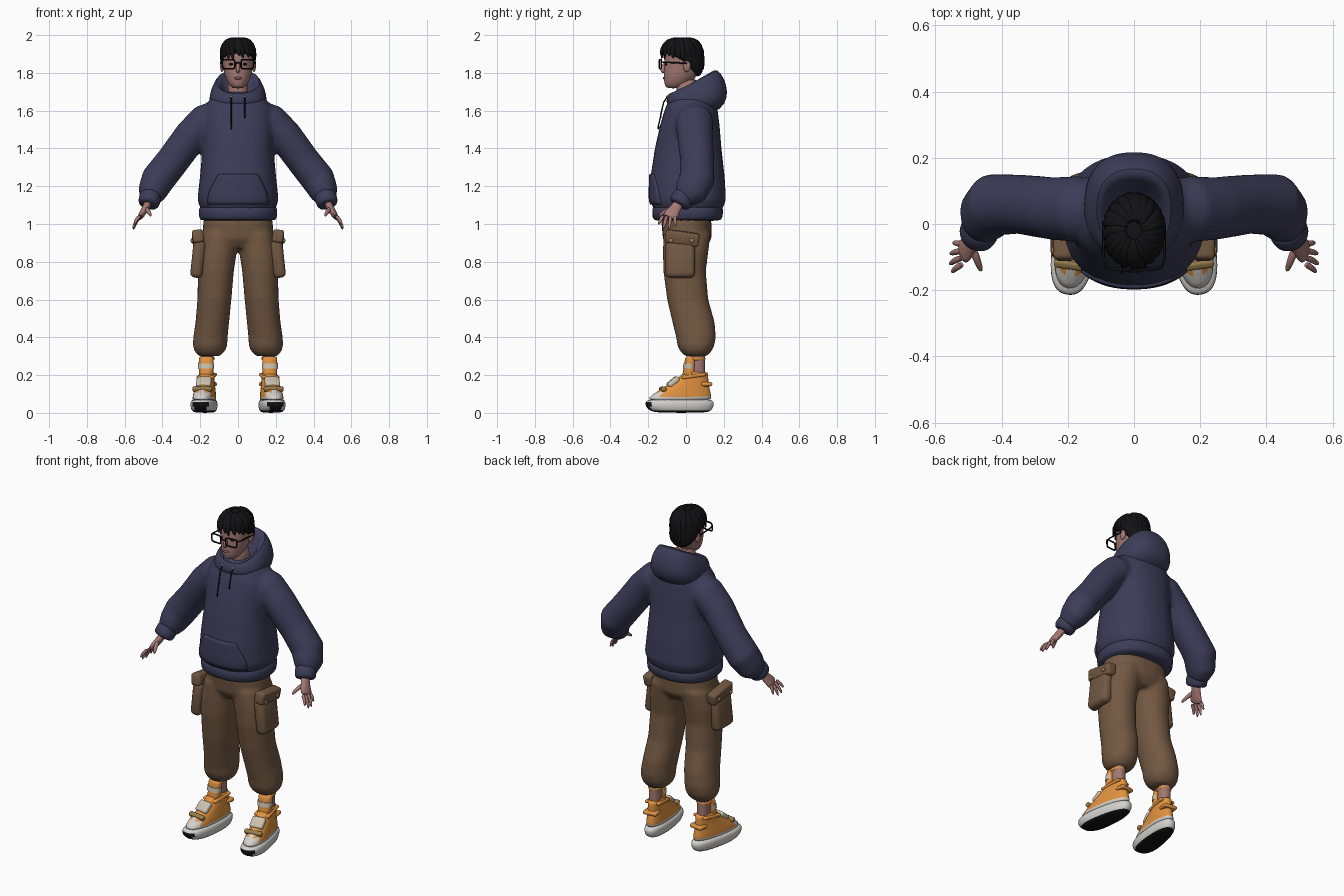
import bpy, bmesh, math, random
from math import sin, cos, pi, radians
from mathutils import Vector, Matrix

random.seed(4)
if "Cube" in bpy.data.objects:
    bpy.data.objects.remove(bpy.data.objects["Cube"])


def material(name, red, green, blue):
    mat = bpy.data.materials.new(name)
    mat.use_nodes = True
    colour = (red, green, blue, 1)
    mat.diffuse_color = colour
    mat.node_tree.nodes["Principled BSDF"].inputs["Base Color"].default_value = colour
    return mat


navy = material("navy fleece", 0.045, 0.047, 0.098)
brown = material("brown canvas", 0.17, 0.098, 0.055)
skin = material("skin", 0.37, 0.19, 0.17)
lip_tone = material("lip", 0.22, 0.09, 0.085)
black = material("black", 0.006, 0.006, 0.007)
orange = material("orange fabric", 0.76, 0.29, 0.05)
pale = material("pale rubber", 0.66, 0.64, 0.61)
cream = material("cream strap", 0.6, 0.54, 0.42)
gold = material("gold trim", 0.32, 0.21, 0.07)


def finish(bm, name, mats, mirror=False, subsurf=0, fuse=0, place=None, rule=None):
    """Turn a bmesh into a smooth shaded object with its modifiers."""
    mats = mats if isinstance(mats, list) else [mats]
    bmesh.ops.recalc_face_normals(bm, faces=bm.faces)
    if rule:
        for face in bm.faces:
            face.material_index = rule(face)
    if place:
        bm.transform(place)
    mesh = bpy.data.meshes.new(name)
    bm.to_mesh(mesh)
    bm.free()
    for mat in mats:
        mesh.materials.append(mat)
    mesh.shade_smooth()
    if not fuse:
        mesh.set_sharp_from_angle(angle=radians(50))
    obj = bpy.data.objects.new(name, mesh)
    bpy.context.collection.objects.link(obj)
    if fuse:
        mod = obj.modifiers.new("Fuse", 'REMESH')
        mod.mode, mod.voxel_size, mod.use_smooth_shade = 'VOXEL', fuse, True
        mod = obj.modifiers.new("Relax", 'SMOOTH')
        mod.factor, mod.iterations = 0.5, 6
    if subsurf:
        obj.modifiers.new("Subdivide", 'SUBSURF').levels = subsurf
        obj.modifiers["Subdivide"].render_levels = subsurf
    if mirror:
        obj.modifiers.new("Mirror", 'MIRROR').use_mirror_merge = False
    return obj


def ring(yf, zf, yb, zb, rx, cx=0, power=2.3, taper=0, n=32):
    """Rounded ring from a front point to a back point, rx wide each way."""
    points = []
    for i in range(n):
        c, s = cos(2 * pi * i / n), sin(2 * pi * i / n)
        c = math.copysign(abs(c) ** (2 / power), c)
        t = (math.copysign(abs(s) ** (2 / power), s) + 1) / 2
        points.append(Vector((cx + rx * c * (1 - taper * t), yf + (yb - yf) * t, zf + (zb - zf) * t)))
    return points


def level(z, yf, yb, rx, cx=0, **options):
    return ring(yf, z, yb, z, rx, cx, **options)


def loft(bm, rings):
    loops = [[bm.verts.new(p) for p in r] for r in rings]
    for low, high in zip(loops, loops[1:]):
        for i in range(len(low)):
            j = (i + 1) % len(low)
            bm.faces.new((low[i], low[j], high[j], high[i]))
    bm.faces.new(loops[0])
    bm.faces.new(loops[-1])
    return bm


def tube(bm, path, axis=(0, 1, 0), side=1, n=16):
    """Path points are x, y, z, thickness and optional width along the axis."""
    centres = [Vector((p[0] * side, p[1], p[2])) for p in path]
    rings = []
    for i, p in enumerate(path):
        along = (centres[min(i + 1, len(path) - 1)] - centres[max(i - 1, 0)]).normalized()
        u = Vector(axis)
        u = (u - along * u.dot(along)).normalized()
        v = along.cross(u)
        rings.append([centres[i] + v * p[3] * cos(2 * pi * k / n) + u * p[-1] * sin(2 * pi * k / n)
                      for k in range(n)])
    return loft(bm, rings)


def ball(name, centre, radii, mat, mirror=False, place=None):
    bm = bmesh.new()
    bmesh.ops.create_uvsphere(bm, u_segments=20, v_segments=12, radius=1,
                              matrix=Matrix.LocRotScale(Vector(centre), None, Vector(radii)))
    return finish(bm, name, mat, mirror, place=place)


def block(name, centre, size, mat, turn=(0, 0, 0), bevel=0.01, place=None):
    bm = bmesh.new()
    spin = Matrix.Rotation(radians(turn[0]), 3, 'X') @ Matrix.Rotation(radians(turn[1]), 3, 'Y')
    bmesh.ops.create_cube(bm, size=1, matrix=Matrix.LocRotScale(Vector(centre), spin.to_quaternion(), Vector(size)))
    bmesh.ops.bevel(bm, geom=bm.edges[:], offset=bevel, segments=3, profile=0.5, affect='EDGES')
    return finish(bm, name, mat, True, place=place)


def wire(name, points, radius, mat, closed=False, mirror=False):
    curve = bpy.data.curves.new(name, 'CURVE')
    curve.dimensions, curve.bevel_depth, curve.bevel_resolution = '3D', radius, 2
    curve.use_fill_caps = True
    spline = curve.splines.new('POLY')
    spline.points.add(len(points) - 1)
    for target, p in zip(spline.points, points):
        target.co = (*p, 1)
    spline.use_cyclic_u = closed
    curve.materials.append(mat)
    obj = bpy.data.objects.new(name, curve)
    bpy.context.collection.objects.link(obj)
    if mirror:
        obj.modifiers.new("Mirror", 'MIRROR').use_mirror_merge = False


# Hoodie body with both sleeves fused into one cloth
bm = loft(bmesh.new(), [level(*r) for r in (
    (1.08, -0.175, 0.195, 0.2), (1.13, -0.19, 0.212, 0.215), (1.25, -0.188, 0.205, 0.202),
    (1.4, -0.165, 0.188, 0.188), (1.52, -0.138, 0.178, 0.19), (1.6, -0.115, 0.168, 0.185),
    (1.66, -0.09, 0.15, 0.15), (1.7, -0.06, 0.12, 0.1))])
sleeve = ((0.1, 0.04, 1.58, 0.08), (0.17, 0.045, 1.545, 0.093, 0.1), (0.246, 0.047, 1.47, 0.09, 0.095),
          (0.347, 0.06, 1.333, 0.088, 0.09), (0.425, 0.058, 1.235, 0.09, 0.095),
          (0.452, 0.025, 1.175, 0.078, 0.09), (0.465, -0.015, 1.135, 0.056, 0.06))
for side in (1, -1):
    tube(bm, sleeve, side=side, n=24)
hoodie = finish(bm, "hoodie", navy, fuse=0.012)

# Ribbed hem and cuffs
hem = [level(*r) for r in ((1.015, -0.165, 0.182, 0.195), (1.025, -0.178, 0.193, 0.207),
                           (1.085, -0.182, 0.2, 0.21), (1.1, -0.172, 0.19, 0.2))]
finish(loft(bmesh.new(), hem), "hoodie_hem", navy, subsurf=1)
finish(tube(bmesh.new(), ((0.455, 0, 1.16, 0.05), (0.462, -0.012, 1.147, 0.061, 0.064),
                          (0.474, -0.034, 1.108, 0.059, 0.062), (0.477, -0.04, 1.098, 0.048))),
       "sleeve_cuffs", navy, True, 1)

# Lowered hood around the neck
hood = [ring(*r, power=2.4) for r in (
    (-0.1, 1.62, 0.15, 1.575, 0.13), (-0.105, 1.65, 0.212, 1.64, 0.154), (-0.1, 1.675, 0.222, 1.7, 0.15),
    (-0.092, 1.69, 0.205, 1.77, 0.135), (-0.078, 1.695, 0.165, 1.825, 0.112),
    (-0.066, 1.685, 0.135, 1.81, 0.092), (-0.045, 1.64, 0.09, 1.7, 0.065))]
finish(loft(bmesh.new(), hood), "hood", navy, subsurf=1)

# Front pouch wrapped onto the hoodie
bm = bmesh.new()
rows, columns = 10, 16
grid = []
for i in range(rows + 1):
    t = i / rows
    half = 0.155 - 0.055 * max(0, (t - 0.25) / 0.75) ** 1.3
    grid.append([bm.verts.new((half * (2 * j / columns - 1), -0.3, 1.105 + 0.16 * t)) for j in range(columns + 1)])
for low, high in zip(grid, grid[1:]):
    for j in range(columns):
        bm.faces.new((low[j], low[j + 1], high[j + 1], high[j]))
pouch = finish(bm, "hoodie_pouch", navy)
wrap = pouch.modifiers.new("Wrap", 'SHRINKWRAP')
wrap.target, wrap.wrap_method, wrap.use_project_y = hoodie, 'PROJECT', True
thick = pouch.modifiers.new("Thickness", 'SOLIDIFY')
thick.thickness, thick.offset = 0.018, 0

# Drawstrings with tips and eyelets
for side, end in ((-1, 1.52), (1, 1.58)):
    x = side * 0.036
    wire("drawstring", [(x, -0.1, 1.672), (x, -0.118, 1.645), (x, -0.15 + (end - 1.5) * 0.2, end)], 0.0035, black)
    ball("drawstring_tip", (x, -0.15 + (end - 1.5) * 0.2, end - 0.008), (0.005, 0.005, 0.012), black)
    ball("eyelet", (x, -0.1, 1.675), (0.006, 0.005, 0.006), cream)

# Trousers: hips and both legs fused
bm = loft(bmesh.new(), [level(*r) for r in (
    (0.87, -0.09, 0.1, 0.14), (0.92, -0.122, 0.135, 0.188), (1.0, -0.13, 0.135, 0.185), (1.06, -0.125, 0.13, 0.175))])
leg = ((0.95, -0.12, 0.13, 0.095, 0.095), (0.85, -0.122, 0.118, 0.103, 0.11), (0.75, -0.12, 0.105, 0.095, 0.117),
       (0.6, -0.1, 0.118, 0.09, 0.125), (0.48, -0.072, 0.152, 0.089, 0.136), (0.4, -0.052, 0.158, 0.091, 0.146),
       (0.355, -0.045, 0.15, 0.091, 0.148), (0.325, -0.03, 0.135, 0.08, 0.15), (0.3, -0.005, 0.11, 0.055, 0.152))
for side in (1, -1):
    loft(bm, [level(z, yf, yb, rx, cx * side, power=2.15) for z, yf, yb, rx, cx in leg])
finish(bm, "trousers", brown, fuse=0.011)

# Cargo pockets with flaps and studs
block("cargo_pocket", (0.212, -0.03, 0.815), (0.065, 0.155, 0.2), brown, (0, -6, 0), 0.025)
block("cargo_flap", (0.212, -0.02, 0.925), (0.06, 0.18, 0.07), brown, (-8, 8, 0), 0.014)
for y in (-0.08, 0.03):
    ball("pocket_stud", (0.244, y, 0.912), (0.007, 0.012, 0.012), gold, True)

# Neck, head and face
finish(loft(bmesh.new(), [level(1.62, -0.04, 0.08, 0.056), level(1.7, -0.048, 0.066, 0.054),
                          level(1.78, -0.06, 0.066, 0.056)]), "neck", skin, subsurf=1)
finish(loft(bmesh.new(), [level(*r, power=2.1) for r in (
    (1.718, -0.095, -0.04, 0.022), (1.728, -0.112, -0.005, 0.042), (1.765, -0.118, 0.045, 0.063),
    (1.8, -0.118, 0.07, 0.074), (1.85, -0.112, 0.083, 0.081), (1.9, -0.115, 0.088, 0.084),
    (1.95, -0.095, 0.075, 0.07), (1.975, -0.05, 0.03, 0.03))]), "head", skin, subsurf=1)
finish(tube(bmesh.new(), ((0, -0.108, 1.86, 0.006, 0.009), (0, -0.118, 1.83, 0.01, 0.012),
                          (0, -0.124, 1.812, 0.014, 0.016), (0, -0.115, 1.8, 0.008, 0.01)), n=12),
       "nose", skin, subsurf=1)
ball("lips", (0, -0.116, 1.772), (0.022, 0.007, 0.007), lip_tone)
ball("ear", (0.084, 0.005, 1.835), (0.011, 0.02, 0.03), skin, True)
ball("eye", (0.036, -0.106, 1.846), (0.012, 0.006, 0.006), black, True)

# Glasses
rim = [(0.05 + 0.034 * math.copysign(abs(cos(a)) ** 0.4, cos(a)),
        -0.142 + 0.012 * (cos(a) + 1) / 2,
        1.846 + 0.024 * math.copysign(abs(sin(a)) ** 0.4, sin(a)))
       for a in [2 * pi * (i + 0.5) / 24 for i in range(24)]]
wire("glasses_rim", rim, 0.0045, black, True, True)
wire("glasses_temple", [(0.084, -0.13, 1.858), (0.092, -0.1, 1.856), (0.092, 0.005, 1.85)], 0.004, black, False, True)
wire("glasses_bridge", [(-0.018, -0.142, 1.853), (0.018, -0.142, 1.853)], 0.004, black)

# Hair cap with overlapping locks
finish(loft(bmesh.new(), [ring(*r, power=2.1) for r in (
    (-0.02, 1.86, 0.058, 1.765, 0.06), (-0.03, 1.875, 0.09, 1.8, 0.083), (-0.115, 1.895, 0.096, 1.85, 0.092),
    (-0.13, 1.93, 0.092, 1.92, 0.093), (-0.105, 1.965, 0.072, 1.96, 0.074),
    (-0.06, 1.986, 0.03, 1.985, 0.035))]), "hair_cap", black, subsurf=1)
bm = bmesh.new()
for i in range(22):
    a = 2 * pi * i / 22 + random.uniform(-0.1, 0.1)
    front = max(0, -sin(a))
    tip = 1.865 + 0.015 * front - 0.05 * max(0, sin(a)) + random.uniform(-0.012, 0.012)
    path = [(r * 0.092 * cos(a + twist), -0.02 + r * 0.113 * sin(a + twist), z, thick, wide)
            for r, twist, z, thick, wide in ((0.2, -0.3, 1.985, 0.006, 0.008), (0.7, -0.1, 1.974, 0.012, 0.02),
                                             (1, 0.05, 1.925, 0.011, 0.02), (1, 0.15, tip, 0.003, 0.005))]
    tube(bm, path, axis=(-sin(a), cos(a), 0), n=8)
finish(bm, "hair_locks", black, subsurf=1)

# Hands with spread fingers
finish(tube(bmesh.new(), ((0.472, -0.03, 1.12, 0.024, 0.03), (0.488, -0.055, 1.085, 0.019, 0.028),
                          (0.51, -0.078, 1.05, 0.018, 0.042), (0.522, -0.09, 1.03, 0.012, 0.038))),
       "palm", skin, True, 1)
bm = bmesh.new()
tips = ((0.55, -0.147, 0.995), (0.557, -0.122, 0.972), (0.555, -0.09, 0.968), (0.545, -0.056, 0.985))
for i, (x, y, z) in enumerate(tips):
    root = Vector((0.515, -0.12 + 0.02 * i, 1.045))
    knuckle = root.lerp(Vector((x, y, z)), 0.5) + Vector((0.008, 0, 0.004))
    tube(bm, ((*root, 0.011), (*knuckle, 0.01), (x, y, z, 0.006)), n=10)
tube(bm, ((0.488, -0.07, 1.085, 0.014), (0.472, -0.115, 1.065, 0.012), (0.46, -0.145, 1.04, 0.007)),
     axis=(1, 0, 0), n=10)
finish(bm, "fingers", skin, True, 1)

# Shoes, turned slightly outward
foot = (Matrix.Translation((0.16, 0.08, 0)) @ Matrix.Rotation(radians(8), 4, 'Z') @ Matrix.Translation((0, -0.08, 0)))


def sole_colour(face):
    middle = face.calc_center_median()
    toe = middle.y < -0.195 and abs(middle.x) < 0.05 and middle.z < 0.05
    return 1 if toe or middle.z < 0.008 else 0


def upper_colour(face):
    middle = face.calc_center_median()
    return 1 if middle.y < -0.135 or middle.z < 0.075 else 0


sole = ((0, -0.165, 0.115, 0.055), (0.012, -0.195, 0.135, 0.068), (0.035, -0.218, 0.148, 0.075),
        (0.058, -0.218, 0.148, 0.073), (0.075, -0.205, 0.138, 0.064))
finish(loft(bmesh.new(), [level(*r, taper=0.25, power=2.5) for r in sole]), "shoe_sole", [pale, black],
       True, 1, place=foot, rule=sole_colour)
upper = ((-0.207, 0.06, 0.138, 0.06, 0.066), (-0.2, 0.082, 0.136, 0.085, 0.064), (-0.165, 0.108, 0.128, 0.12, 0.059),
         (-0.115, 0.138, 0.12, 0.15, 0.053), (-0.055, 0.175, 0.118, 0.18, 0.047), (-0.015, 0.21, 0.118, 0.21, 0.044),
         (0, 0.225, 0.11, 0.218, 0.036))
finish(loft(bmesh.new(), [ring(*r, taper=0.2) for r in upper]), "shoe_upper", [orange, pale],
       True, 1, place=foot, rule=upper_colour)
finish(loft(bmesh.new(), [level(0.18, 0.02, 0.1, 0.032), level(0.34, 0.02, 0.1, 0.034)]), "ankle", skin, True, place=foot)
finish(loft(bmesh.new(), [level(0.17, -0.03, 0.05, 0.038), level(0.22, -0.014, 0.05, 0.039),
                          level(0.29, -0.006, 0.05, 0.041), level(0.3, 0, 0.045, 0.036)]),
       "shoe_tongue", orange, True, 1, place=foot)
finish(loft(bmesh.new(), [level(0.235, -0.017, 0.045, 0.042), level(0.262, -0.013, 0.045, 0.043)]),
       "tongue_band", cream, True, place=foot)
finish(loft(bmesh.new(), [level(0.272, -0.01, 0.108, 0.044), level(0.302, -0.006, 0.108, 0.044)]),
       "ankle_strap", orange, True, 1, place=foot)
block("instep_pad", (0, -0.07, 0.163), (0.08, 0.07, 0.03), cream, (40, 0, 0), 0.012, foot)
block("toe_strap", (0, -0.125, 0.126), (0.105, 0.026, 0.026), gold, (28, 0, 0), 0.008, foot)
block("collar_strap", (0, 0.035, 0.195), (0.094, 0.13, 0.018), orange, (8, 0, 0), 0.008, foot)
block("heel_tab", (0, 0.105, 0.152), (0.084, 0.06, 0.022), orange, (0, 0, 0), 0.009, foot)
